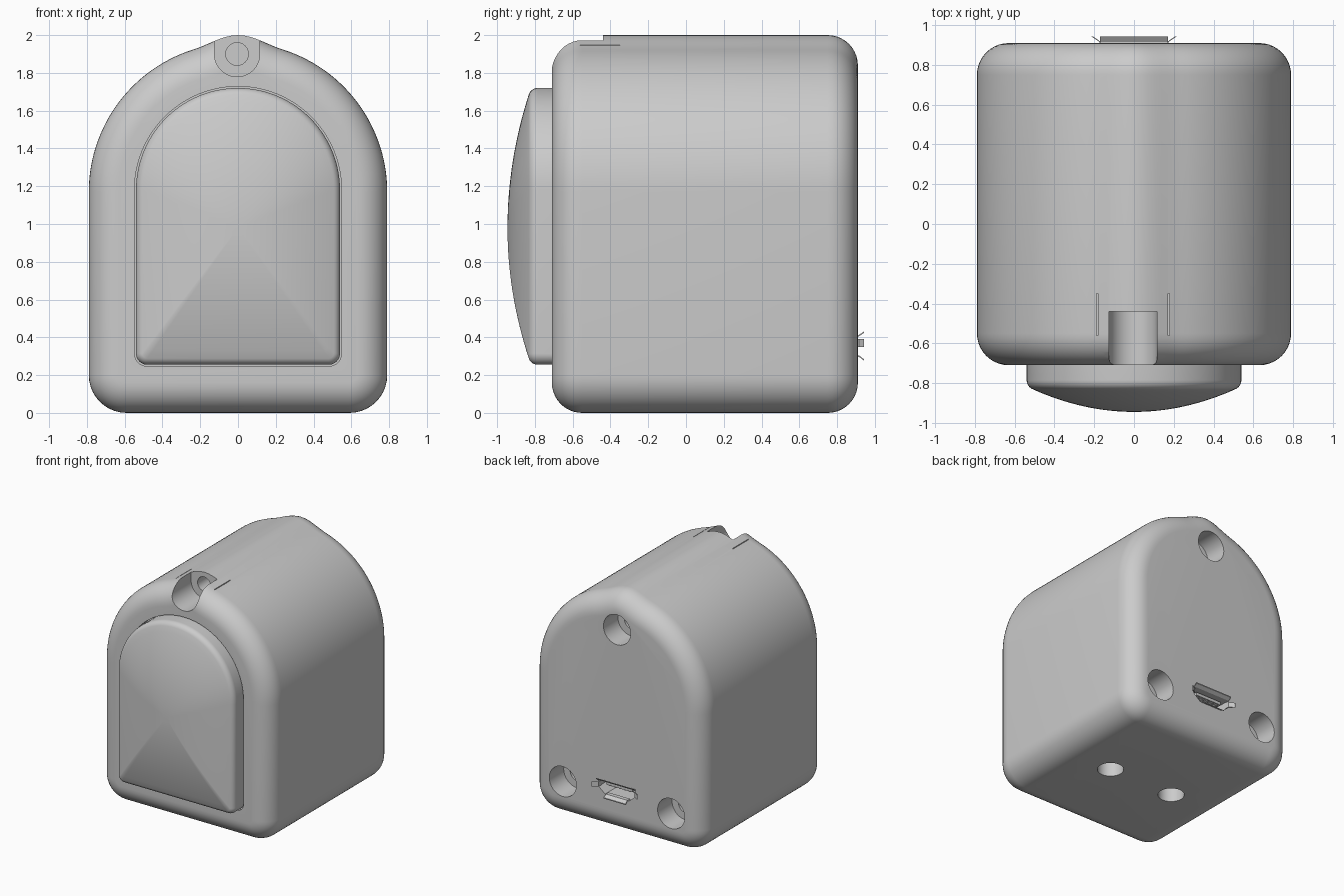
import bpy, bmesh
from math import sin, cos, pi, radians
from mathutils import Vector

cube = bpy.data.objects.get("Cube")
if cube:
    bpy.data.objects.remove(cube, do_unlink=True)

grey = bpy.data.materials.new("matte_grey")
grey.use_nodes = True
grey.diffuse_color = (0.6, 0.6, 0.6, 1)
grey.node_tree.nodes["Principled BSDF"].inputs["Base Color"].default_value = (0.6, 0.6, 0.6, 1)


def loft(name, rings):
    """Skin a list of equal-length closed rings and cap both ends."""
    bm = bmesh.new()
    rows = [[bm.verts.new(p) for p in ring] for ring in rings]
    n = len(rows[0])
    for a, b in zip(rows, rows[1:]):
        for i in range(n):
            j = (i + 1) % n
            bm.faces.new((a[i], a[j], b[j], b[i]))
    bm.faces.new(rows[0])
    bm.faces.new(rows[-1])
    bmesh.ops.recalc_face_normals(bm, faces=bm.faces)
    mesh = bpy.data.meshes.new(name)
    bm.to_mesh(mesh)
    bm.free()
    mesh.materials.append(grey)
    obj = bpy.data.objects.new(name, mesh)
    bpy.context.collection.objects.link(obj)
    return obj


def arc(cx, cz, r, a0, a1, n):
    return [Vector((cx + r * cos(radians(a0 + (a1 - a0) * i / n)),
                    cz + r * sin(radians(a0 + (a1 - a0) * i / n)))) for i in range(n + 1)]


def arch(w, spring, base, corner, n=72):
    """Round-topped door outline with rounded lower corners."""
    return (arc(0, spring, w, 0, 180, n)
            + arc(corner - w, base + corner, corner, 180, 270, 10)
            + arc(w - corner, base + corner, corner, 270, 360, 10))


def inset(pts, d):
    """Offset a counter-clockwise outline inwards."""
    out = []
    for i, p in enumerate(pts):
        e0 = (p - pts[i - 1]).normalized()
        e1 = (pts[(i + 1) % len(pts)] - p).normalized()
        n0, n1 = Vector((-e0.y, e0.x)), Vector((-e1.y, e1.x))
        out.append(p + (n0 + n1) * d / (1 + n0.dot(n1)))
    return out


def at_y(pts, y):
    return [(p[0], y, p[1]) for p in pts]


def prism(name, pts, y0, y1):
    return loft(name, [at_y(pts, y0), at_y(pts, y1)])


def rect(x0, x1, z0, z1):
    return [(x0, z0), (x1, z0), (x1, z1), (x0, z1)]


def circle(x, z, r):
    return arc(x, z, r, 0, 352.5, 47)


def cut(target, cutter):
    mod = target.modifiers.new("cut", "BOOLEAN")
    mod.operation, mod.solver, mod.object = "DIFFERENCE", "EXACT", cutter
    bpy.context.view_layer.objects.active = target
    bpy.ops.object.modifier_apply(modifier=mod.name)
    bpy.data.objects.remove(cutter, do_unlink=True)


def smooth(obj):
    bpy.ops.object.select_all(action="DESELECT")
    obj.select_set(True)
    bpy.context.view_layer.objects.active = obj
    bpy.ops.object.shade_smooth_by_angle(angle=radians(35))


# Body: arched shell with a low ridge along the crown and rounded rims
FRONT, BACK, RIM = -0.71, 0.91, 0.16
outline = arch(0.79, 1.17, 0.0, 0.2)
for p in outline:
    if p.y > 1.5 and abs(p.x) < 0.24:
        p.y += 0.02 * (1 + cos(pi * p.x / 0.24))
steps = [radians(90 * i / 10) for i in range(11)]
rim = [(RIM * (1 - sin(a)), RIM * (1 - cos(a))) for a in steps]
rings = [at_y(inset(outline, d), FRONT + e) for d, e in rim]
rings += [at_y(inset(outline, d), BACK - e) for d, e in reversed(rim)]
# rim pairs run from the widest ring to the flat face, so order them face to face
half = len(rim)
rings = rings[:half][::-1] if rim[0][0] < rim[-1][0] else rings[:half]
rings += [at_y(inset(outline, d), BACK - e) for d, e in sorted(rim)]
body = loft("body", rings)

# Recess around the front panel
panel_line = arch(0.54, 1.18, 0.255, 0.06, 48)
cut(body, prism("recess_cutter", inset(panel_line, -0.008), -0.9, -0.65))

# Open notch at the crown with a small hole in its rear wall
notch = arc(-0.005, 1.9, 0.12, 180, 360, 32) + [Vector((0.115, 2.2)), Vector((-0.125, 2.2))]
cut(body, prism("notch_cutter", notch, -0.9, -0.44))
cut(body, prism("notch_hole_cutter", circle(-0.005, 1.9, 0.06), -0.5, -0.1))
for x in (-0.185, 0.175):
    cut(body, prism("slit_cutter", rect(x - 0.003, x + 0.003, 1.9, 2.1), -0.56, -0.35))

# Stepped screw holes in the back
for x, z in ((0, 1.7), (0.5, 0.3), (-0.5, 0.3)):
    cut(body, prism("screw_head_cutter", circle(x, z, 0.125), 0.72, 1.1))
    cut(body, prism("screw_shaft_cutter", circle(x, z, 0.065), 0.4, 0.8))

# Mounting holes underneath
for x in (-0.3, 0.3):
    ring = circle(x, 0.08, 0.1)
    cut(body, loft("mount_cutter", [[(p.x, p.y, z) for p in ring] for z in (-0.1, 0.2)]))

# Socket opening in the back
socket = [(-0.11, 0.3), (0.11, 0.3), (0.17, 0.35), (0.17, 0.41), (-0.17, 0.41), (-0.17, 0.35)]
cut(body, prism("socket_cutter", socket, 0.76, 1.0))
smooth(body)

# Domed front panel
rings = [at_y(panel_line, -0.6)]
for i in range(8):
    a = radians(10 * i)
    edge = inset(panel_line, 0.05 * (1 - cos(a)))
    rings.append(at_y(edge, -0.785 - 0.05 * sin(a)))
middle = Vector((0, 0.98))
for i in range(1, 16):
    s = 1 - i / 16
    rings.append(at_y([middle + (p - middle) * s for p in edge], -0.832 - 0.113 * (1 - s * s)))
smooth(loft("front_panel", rings))


# Flared socket lips, tongue and contacts
def lip(name, x0, x1, z0, z1, dx, dz):
    loft(name, [at_y(rect(x0, x1, z0, z1), 0.88), at_y(rect(x0, x1, z0, z1), 0.915),
                at_y(rect(x0 + dx, x1 + dx, z0 + dz, z1 + dz), 0.942)])


lip("socket_top_lip", -0.17, 0.17, 0.405, 0.413, 0, 0.018)
lip("socket_bottom_lip", -0.1, 0.1, 0.297, 0.305, 0, -0.02)
lip("socket_left_lip", 0.165, 0.173, 0.35, 0.39, 0.04, 0)
lip("socket_right_lip", -0.173, -0.165, 0.35, 0.39, -0.04, 0)
prism("socket_tongue", rect(-0.12, 0.12, 0.365, 0.39), 0.74, 0.88)
for i in range(5):
    x = (i - 2) * 0.045
    prism("socket_contact", rect(x - 0.01, x + 0.01, 0.357, 0.366), 0.74, 0.87)
